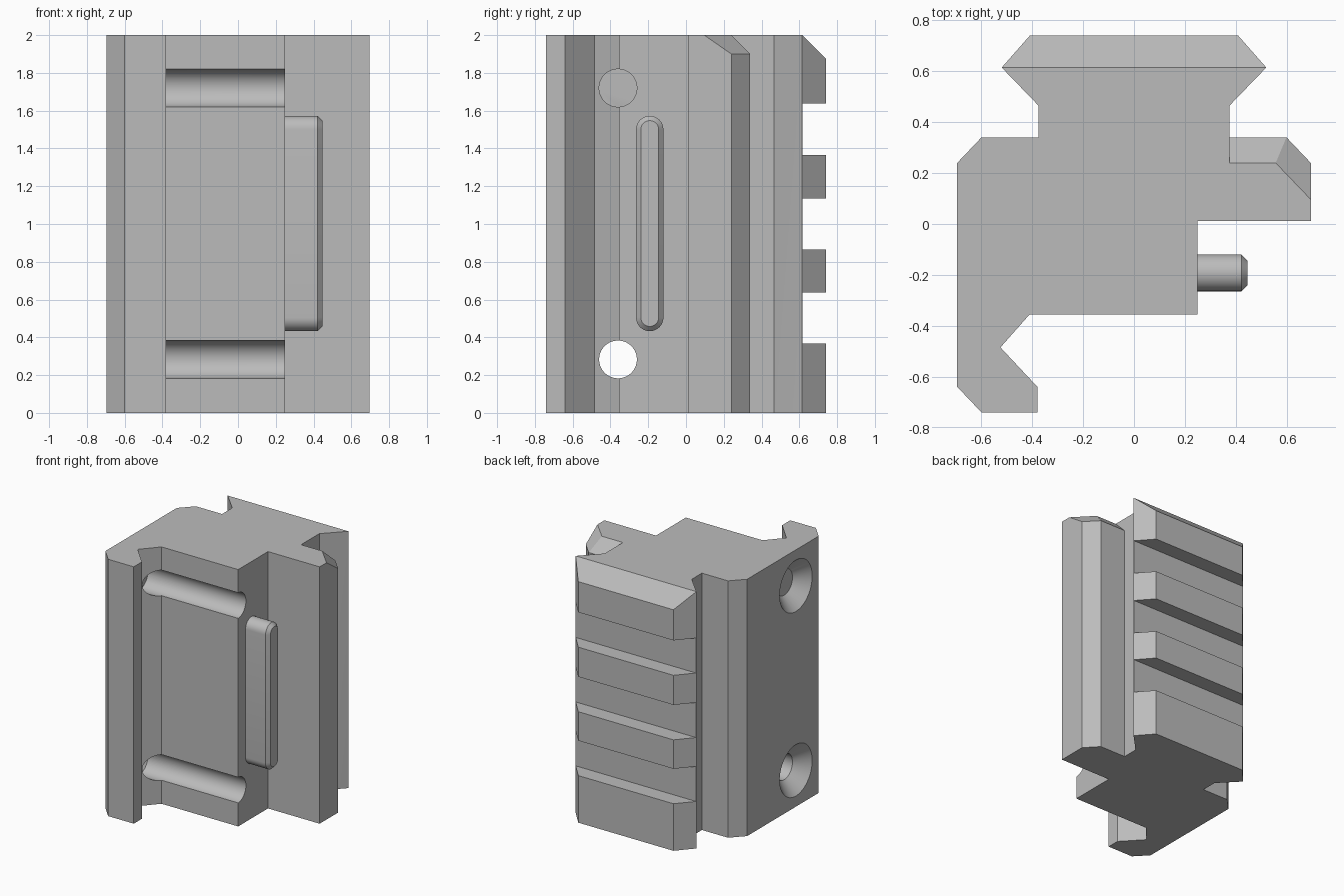
import bpy, bmesh, math
from mathutils import Vector, Matrix

if "Cube" in bpy.data.objects:
    bpy.data.objects.remove(bpy.data.objects["Cube"], do_unlink=True)

HEIGHT = 2.0

grey = bpy.data.materials.new("plain grey")
grey.use_nodes = True
grey.diffuse_color = (0.5, 0.5, 0.5, 1)
grey.node_tree.nodes["Principled BSDF"].inputs["Base Color"].default_value = (0.5, 0.5, 0.5, 1)


def make_object(name, bm):
    bmesh.ops.recalc_face_normals(bm, faces=bm.faces)
    mesh = bpy.data.meshes.new(name)
    bm.to_mesh(mesh)
    bm.free()
    mesh.materials.append(grey)
    obj = bpy.data.objects.new(name, mesh)
    bpy.context.collection.objects.link(obj)
    return obj


def select_only(obj):
    bpy.ops.object.select_all(action='DESELECT')
    obj.select_set(True)
    bpy.context.view_layer.objects.active = obj


def extrude(points, direction):
    bm = bmesh.new()
    face = bm.faces.new([bm.verts.new(p) for p in points])
    moved = bmesh.ops.extrude_face_region(bm, geom=[face], use_keep_orig=True)["geom"]
    verts = [v for v in moved if isinstance(v, bmesh.types.BMVert)]
    bmesh.ops.translate(bm, verts=verts, vec=direction)
    return bm


def box(lo, hi):
    lo, hi = Vector(lo), Vector(hi)
    bm = bmesh.new()
    bmesh.ops.create_cube(bm, size=1, matrix=Matrix.Translation((lo + hi) / 2)
                          @ Matrix.Diagonal((*(hi - lo), 1)))
    return bm


def bevel_box(lo, hi, point, normal):
    """Box keeping only the side of a plane that its normal points to."""
    bm = box(lo, hi)
    geom = bm.verts[:] + bm.edges[:] + bm.faces[:]
    bmesh.ops.bisect_plane(bm, geom=geom, plane_co=point, plane_no=normal, clear_inner=True)
    bmesh.ops.holes_fill(bm, edges=[e for e in bm.edges if e.is_boundary], sides=0)
    return bm


def flip(bm, sx, sz):
    """Mirror a cutter across the middle of the block in x and/or z."""
    for v in bm.verts:
        v.co.x *= sx
        v.co.z = HEIGHT / 2 + sz * (v.co.z - HEIGHT / 2)
    return bm


def cut(target, bm):
    cutter = make_object("cutter", bm)
    cutter.hide_render = True
    mod = target.modifiers.new("cut", 'BOOLEAN')
    mod.operation = 'DIFFERENCE'
    mod.solver = 'EXACT'
    mod.object = cutter
    select_only(target)
    bpy.ops.object.modifier_apply(modifier=mod.name)
    bpy.data.objects.remove(cutter, do_unlink=True)


# Block: hooked clamp at the front, shoulders, dovetail rail at the back
hook = [(-0.6, -0.74), (-0.38, -0.74), (-0.38, -0.64), (-0.525, -0.485), (-0.41, -0.355)]
step = [(0.25, -0.355), (0.25, 0.012), (0.695, 0.012)]
rail = [(0.695, 0.24), (0.6, 0.34), (0.375, 0.34), (0.375, 0.465), (0.52, 0.615), (0.41, 0.74)]
outline = hook + step + rail + [(-x, y) for x, y in reversed(rail)] + [(-0.695, -0.64)]
block = make_object("clamp_block", extrude([(x, y, 0) for x, y in outline], (0, 0, HEIGHT)))

# Cross slots in the rail
for z in (0.5025, 1.0, 1.5025):
    cut(block, box((-1, 0.617, z - 0.136), (1, 1, z + 0.136)))

for sz in (1, -1):
    # Slanted rail ends
    cut(block, flip(bevel_box((-1, 0.55, 1.7), (1, 0.9, 2.1),
                              (0, 0.74, 1.877), (0, 0.123, 0.125)), 1, sz))
    # Slanted shoulder ends
    for sx in (1, -1):
        for normal, point in (((0, 1, 1), (0.5, 0.34, 1.9)),
                              ((1, 0.96, 1.38), (0.695, 0.24, 1.9))):
            cut(block, flip(bevel_box((0.375, -0.1, 1.75), (0.9, 0.42, 2.15),
                                      point, normal), sx, sz))

# Countersunk cross holes
for z in (0.283, 1.72):
    for r1, r2, x0, x1 in ((0.1, 0.1, -0.9, 0.5), (0.25, 0.1, -0.745, -0.595)):
        bm = bmesh.new()
        bmesh.ops.create_cone(bm, cap_ends=True, segments=64, radius1=r1, radius2=r2,
                              depth=x1 - x0,
                              matrix=Matrix.Translation(((x0 + x1) / 2, -0.36, z))
                              @ Matrix.Rotation(math.pi / 2, 4, 'Y'))
        cut(block, bm)

# Rounded recoil key with a chamfered outer rim
radius, centre_y, steps = 0.0725, -0.192, 16
loop = []
for z, start in ((1.5, 0), (0.505, math.pi)):
    for i in range(steps + 1):
        a = start + math.pi * i / steps
        loop.append((0.23, centre_y + radius * math.cos(a), z + radius * math.sin(a)))
bm = extrude(loop, (0.217, 0, 0))
rim = [e for e in bm.edges if all(v.co.x > 0.4 for v in e.verts)]
bmesh.ops.bevel(bm, geom=rim, offset=0.025, segments=1, affect='EDGES')
key = make_object("recoil_key", bm)

for obj in (block, key):
    select_only(obj)
    bpy.ops.object.shade_smooth_by_angle(angle=math.radians(30))
